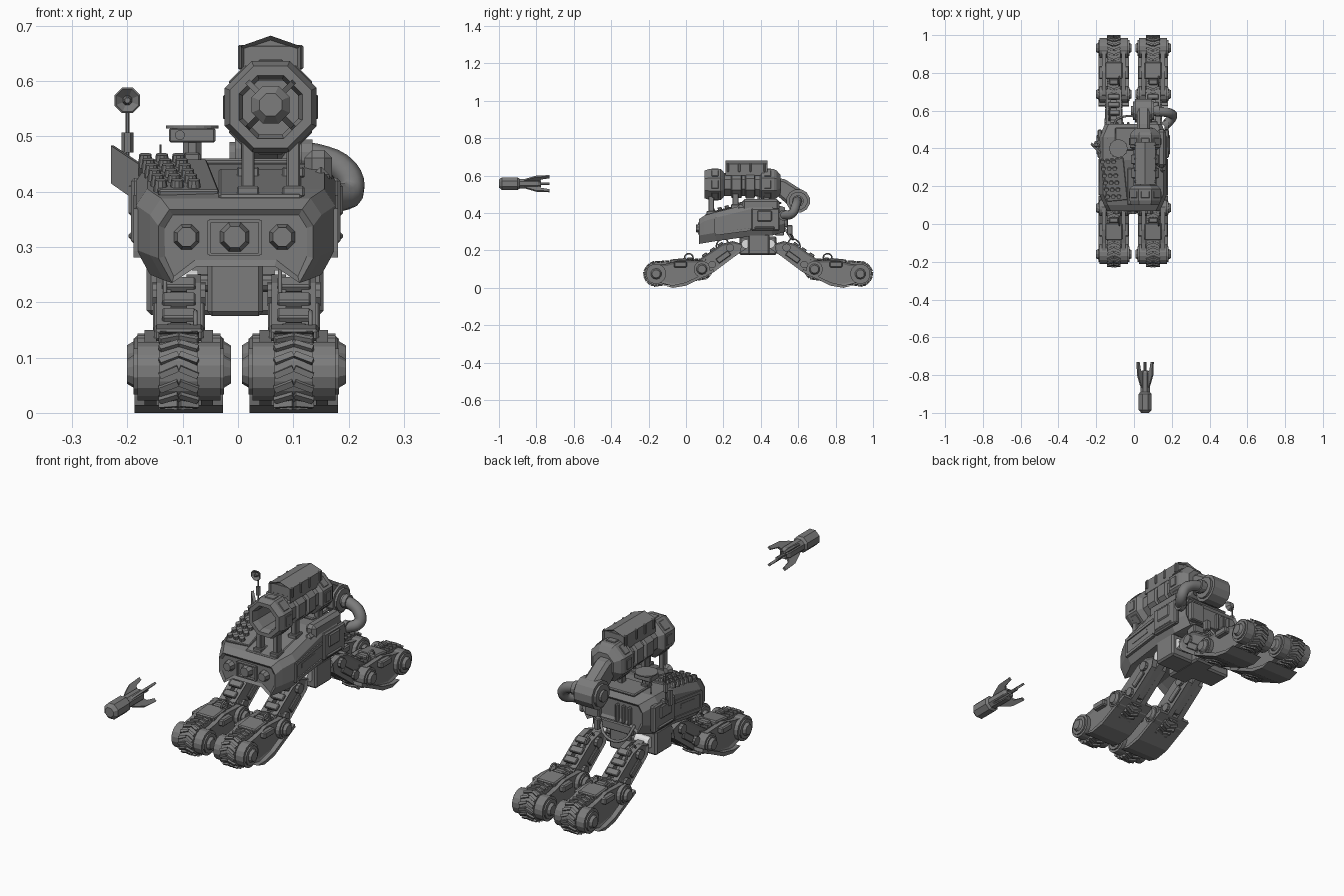
import bpy, bmesh
from math import pi, sin, cos, atan2
from mathutils import Matrix, Vector, Euler
from mathutils.geometry import convex_hull_2d

if "Cube" in bpy.data.objects:
    bpy.data.objects.remove(bpy.data.objects["Cube"])


def material(name, value):
    m = bpy.data.materials.new(name)
    m.use_nodes = True
    colour = (value, value, value, 1)
    m.diffuse_color = colour
    m.node_tree.nodes["Principled BSDF"].inputs["Base Color"].default_value = colour
    return m


GREY = material("gunmetal grey", 0.2)
PALE = material("pale joint", 0.75)
AXIS = {"x": (0, pi / 2, 0), "y": (pi / 2, 0, 0), "z": (0, 0, 0)}


def finish(name, bm, bevel=0, mat=GREY):
    bmesh.ops.recalc_face_normals(bm, faces=bm.faces)
    me = bpy.data.meshes.new(name)
    bm.to_mesh(me)
    bm.free()
    me.materials.append(mat)
    ob = bpy.data.objects.new(name, me)
    bpy.context.collection.objects.link(ob)
    if bevel:
        mod = ob.modifiers.new("bevel", "BEVEL")
        mod.width, mod.segments, mod.limit_method = bevel, 1, "ANGLE"
    return ob


def add_box(bm, loc, size, rot=(0, 0, 0)):
    mat = Matrix.LocRotScale(Vector(loc), Euler(rot), Vector(size))
    bmesh.ops.create_cube(bm, size=1, matrix=mat)


def add_cyl(bm, loc, r, depth, axis="z", n=8, r2=None, tilt=None):
    spin = Matrix.Rotation(pi / n, 4, "Z")
    mat = Matrix.Translation(loc) @ Euler(tilt or AXIS[axis]).to_matrix().to_4x4() @ spin
    bmesh.ops.create_cone(bm, cap_ends=True, segments=n, radius1=r,
                          radius2=r if r2 is None else r2, depth=depth, matrix=mat)


def boxes(name, items, bevel=0):
    bm = bmesh.new()
    for it in items:
        add_box(bm, *it)
    return finish(name, bm, bevel)


def cyls(name, items, mat=GREY):
    bm = bmesh.new()
    for it in items:
        add_cyl(bm, *it)
    return finish(name, bm, 0, mat)


def slab(name, profile, spans, inset=0, depth=0, bevel=0):
    """Side profile (y, z) extruded across each x span, with optional inset caps."""
    bm = bmesh.new()
    for x0, x1 in spans:
        a = [bm.verts.new((x0, y, z)) for y, z in profile]
        b = [bm.verts.new((x1, y, z)) for y, z in profile]
        caps = [bm.faces.new(a), bm.faces.new(b[::-1])]
        for i in range(len(a)):
            j = (i + 1) % len(a)
            bm.faces.new((a[j], a[i], b[i], b[j]))
        bmesh.ops.recalc_face_normals(bm, faces=bm.faces)
        if inset:
            bmesh.ops.inset_individual(bm, faces=caps, thickness=inset, depth=depth)
    return finish(name, bm, bevel)


def lathe(name, profile, x, z, n=8):
    """Revolve (radius, y) points around a lengthwise axis."""
    bm = bmesh.new()
    rings = [[bm.verts.new((x + r * cos((i + .5) * 2 * pi / n), y, z + r * sin((i + .5) * 2 * pi / n)))
              for i in range(n)] for r, y in profile]
    for a, b in zip(rings, rings[1:]):
        for i in range(n):
            j = (i + 1) % n
            bm.faces.new((a[i], a[j], b[j], b[i]))
    bmesh.ops.remove_doubles(bm, verts=bm.verts, dist=1e-5)
    return finish(name, bm)


def tube(name, points, r):
    cu = bpy.data.curves.new(name, "CURVE")
    cu.dimensions, cu.bevel_depth, cu.bevel_resolution = "3D", r, 2
    cu.resolution_u, cu.use_fill_caps = 4, True
    sp = cu.splines.new("BEZIER")
    sp.bezier_points.add(len(points) - 1)
    for p, co in zip(sp.bezier_points, points):
        p.co = co
        p.handle_left_type = p.handle_right_type = "AUTO"
    cu.materials.append(GREY)
    ob = bpy.data.objects.new(name, cu)
    bpy.context.collection.objects.link(ob)
    return ob


# Track pod and leg, built once on the centre line
WHEELS = ((-.16, .075, .060), (.085, .1, .05))


def belt(grow):
    pts = [Vector((y + (r + grow) * cos(a * pi / 10), z + (r + grow) * sin(a * pi / 10)))
           for y, z, r in WHEELS for a in range(20)]
    return [pts[i] for i in convex_hull_2d(pts)]


leg = [slab("track_belt", belt(0), [(-.035, .035)])]
bm = bmesh.new()
loop, step, left = belt(.002), .026, 0
for a, b in zip(loop, loop[1:] + loop[:1]):
    length, d = (b - a).length, (b - a).normalized()
    while left < length:
        p = a + d * left
        tilt = atan2(d.y, d.x)
        for s in (-1, 1):
            turn = Matrix.Translation((s * .018, p.x, p.y)) @ Matrix.Rotation(tilt, 4, "X") \
                @ Matrix.Rotation(s * .4, 4, "Z") @ Matrix.Diagonal((.036, .011, .012, 1))
            bmesh.ops.create_cube(bm, size=1, matrix=turn)
        left += step
    left -= length
leg.append(finish("track_lugs", bm))
GUARD = [(-.19, .075), (-.15, .03), (-.07, .01), (.0, .02), (.12, .075), (.125, .115),
         (.09, .145), (-.03, .15), (-.1, .13), (-.17, .12)]
leg.append(slab("track_side_guard", GUARD, [(-.062, -.04), (.04, .062)], .012, -.005))
leg.append(cyls("wheel_discs", [((0, y, z), r - .006, .15, "x", 16) for y, z, r in WHEELS]))
leg.append(cyls("wheel_rims", [((0, y, z), r * .72, .164, "x", 12) for y, z, r in WHEELS]))
leg.append(cyls("hub_caps", [((s * .085, y, z), .033, .018, "x", 10, .022, (0, s * pi / 2, 0))
                             for y, z, r in WHEELS for s in (-1, 1)]))
leg.append(slab("skid_plate", [(-.12, .014), (-.07, .0), (.0, .012), (.15, .085),
                               (.145, .1), (.0, .03), (-.07, .014)], [(-.08, .08)]))
leg.append(boxes("track_cover", [((0, -.04, .145), (.09, .09, .022), (.1, 0, 0)),
                                 ((0, .02, .156), (.05, .03, .012)),
                                 ((-.065, -.03, .125), (.03, .07, .03)),
                                 ((.065, -.03, .125), (.03, .07, .03))], .005))
leg.append(tube("cover_handle", [(.03, -.01, .15), (.03, 0, .178), (.03, .03, .178), (.03, .04, .15)], .004))
ARM = [(.06, .145), (.19, .235), (.25, .25), (.3, .235), (.29, .19), (.15, .085), (.08, .06)]
leg.append(slab("leg_arm", ARM, [(-.04, -.014), (.014, .04)], .012, -.006))
leg.append(slab("leg_core", [(.08, .12), (.22, .228), (.33, .25), (.33, .215), (.16, .1)], [(-.016, .016)]))
leg.append(boxes("arm_armour", [((0, .1 + i * .042, .176 + i * .028), (.06, .03, .016), (.6, 0, 0))
                                for i in range(3)]
                 + [((s * .042, .2, .165), (.01, .08, .03), (.62, 0, 0)) for s in (-1, 1)], .003))
leg.append(cyls("arm_bolts", [((0, .235, .215), .022, .096, "x", 10), ((0, .14, .125), .02, .094, "x", 10)]))
leg.append(tube("arm_handle", [(-.025, .16, .215), (-.025, .17, .245), (-.025, .21, .262), (-.025, .225, .245)], .004))
leg.append(cyls("hip_joint", [((0, .32, .235), .024, .07, "x", 12)], PALE))

# Four legs from the first one, mirrored for the rear
MID = .386
flip = Matrix.Translation((0, 2 * MID, 0)) @ Matrix.Diagonal((1, -1, 1, 1))
for ob in leg:
    base = ob.name
    for place, x, rear in (("front_right", -.107, 0), ("front_left", .101, 0),
                           ("rear_right", -.107, 1), ("rear_left", .101, 1)):
        c = ob.copy()
        c.data = ob.data.copy()
        c.name = place + "_" + base
        c.data.transform(Matrix.Translation((x, 0, 0)) @ (flip if rear else Matrix()))
        if rear and c.type == "MESH":
            c.data.flip_normals()
        bpy.context.collection.objects.link(c)
    bpy.data.objects.remove(ob)

# Pelvis between the legs
boxes("pelvis", [((-.005, .39, .232), (.32, .115, .11)), ((-.005, .385, .225), (.1, .2, .1))], .008)
cyls("hip_axles", [((-.005, y, .235), .016, .27, "x", 10) for y in (.32, .452)])

# Hull lofted from cross sections along its length
SECTIONS = ((.07, .14, .235, .368), (.1, .155, .24, .388), (.16, .18, .25, .405),
            (.34, .18, .275, .45), (.46, .18, .28, .452), (.53, .15, .3, .43))
bm = bmesh.new()
rings = []
for y, w, lo, hi in SECTIONS:
    half = [(w - .02, hi), (w, hi - .03), (w, lo + .045), (w - .025, lo), (.07, lo + .03)]
    ring = half + [(-x, z) for x, z in half[::-1]]
    rings.append([bm.verts.new((x - .004, y, z)) for x, z in ring])
for a, b in zip(rings, rings[1:]):
    for i in range(len(a)):
        j = (i + 1) % len(a)
        bm.faces.new((a[i], a[j], b[j], b[i]))
front = bm.faces.new(rings[0])
back = bm.faces.new(rings[-1][::-1])
bmesh.ops.recalc_face_normals(bm, faces=bm.faces)
bmesh.ops.inset_individual(bm, faces=[front, back], thickness=.012, depth=-.008)
finish("hull", bm)

# Front lamps and centre frame
cyls("front_lamps", [((x, .068, .318), r, .03, "y", 8, r * .7) for x, r in ((-.093, .026), (-.006, .03), (.08, .026))])
boxes("lamp_frame", [((-.006 + s * .046, .072, .317), (.006, .014, .062)) for s in (-1, 1)]
      + [((-.006, .072, .317 + s * .03), (.092, .014, .005)) for s in (-1, 1)])

# Hull side armour: rails, slot frames and rear equipment boxes
for s, label in ((-1, "right"), (1, "left")):
    x = s * .177 - .004
    boxes(label + "_side_rails", [((x, .25, .3), (.016, .19, .014), (.13, 0, 0)),
                                  ((x, .25, .375), (.016, .19, .014), (.13, 0, 0)),
                                  ((x, .16, .33), (.016, .014, .075)),
                                  ((x, .25, .345), (.01, .1, .02), (.13, 0, 0))])
    boxes(label + "_side_box", [((x, .425, .365), (.024, .15, .12)), ((x + s * .01, .42, .385), (.014, .08, .06)),
                                ((x + s * .01, .42, .32), (.014, .11, .016))], .006)
boxes("deck_fender", [((.145, .4, .44), (.05, .2, .07)), ((.15, .3, .42), (.03, .06, .05))], .014)
boxes("rear_vents", [((-.09 + i * .03, .53, .37), (.014, .02, .08)) for i in range(3)]
      + [((.09, .53, .37), (.07, .03, .09)), ((-.004, .5, .3), (.2, .05, .04)), ((.05, .555, .31), (.025, .03, .05))], .004)
tube("rear_cable", [(-.11, .52, .33), (-.08, .56, .27), (0, .57, .27), (.05, .54, .33)], .006)

# Slanted key panel on the deck
slope = .245
boxes("key_panel", [((-.1, .235, .425), (.11, .23, .012), (slope, 0, .1))], .003)
cyls("keys", [((-.08 + c * -.03 - r * .0055, .145 + r * .037, .41 + r * .0092), .0135, .024, "z", 10, .011, (slope, 0, 0))
              for r in range(6) for c in range(3)])
boxes("deck_plate", [((.04, .2, .412), (.15, .2, .012), (slope, 0, 0)), ((0, .45, .454), (.2, .12, .012))], .004)

# Mortar barrel with hollow bore
BX, BZ = .059, .553
lathe("barrel", [(0, .505), (.055, .505), (.08, .485), (.088, .47), (.088, .405), (.07, .395), (.066, .37),
                 (.08, .365), (.08, .32), (.066, .315), (.066, .3), (.078, .295), (.078, .245), (.066, .24),
                 (.066, .205), (.08, .195), (.09, .185), (.09, .125), (.08, .1), (.062, .1), (.054, .125),
                 (.054, .32), (0, .32)], BX, BZ)
bm = bmesh.new()
for y in (.155, .437):
    for k in range(8):
        a = k * pi / 4
        add_box(bm, (BX + .083 * sin(a), y, BZ + .083 * cos(a)), (.044, .036, .006), (0, a, 0))
finish("barrel_plates", bm, .002)

# Sight housing on top of the barrel
bm = bmesh.new()
HOUSE = [(-.054, .6), (-.054, .663), (0, .682), (.054, .663), (.054, .6)]
ends = [[bm.verts.new((BX + x, y, z)) for x, z in HOUSE] for y in (.21, .435)]
caps = [bm.faces.new(ends[0]), bm.faces.new(ends[1][::-1])]
for i in range(5):
    j = (i + 1) % 5
    bm.faces.new((ends[0][j], ends[0][i], ends[1][i], ends[1][j]))
bmesh.ops.recalc_face_normals(bm, faces=bm.faces)
bmesh.ops.inset_individual(bm, faces=caps, thickness=.008, depth=-.01)
finish("top_housing", bm)
boxes("housing_ribs", [((BX, y, .643), (.118, .012, .045)) for y in (.225, .285, .345, .42)], .003)

# Barrel struts
boxes("barrel_struts", [((BX + s * .041, y, .445), (.024, .032, .12)) for s in (-1, 1) for y in (.135, .265, .43)]
      + [((BX + s * .041, y, z), (.04, .05, .02)) for s in (-1, 1) for y, z in ((.135, .4), (.265, .435))], .003)

# Rear feed drum, elbow and hose
cyls("feed_drum", [((.05, .6, .465), .064, .09, "x", 12), ((.05, .6, .465), .05, .11, "x", 12),
                   ((.05, .6, .465), .026, .13, "x", 12)])
slab("feed_elbow", [(.48, .59), (.53, .58), (.64, .51), (.6, .44), (.55, .44), (.48, .5)], [(.015, .085)], bevel=.014)
tube("feed_hose", [(.08, .6, .465), (.14, .595, .462), (.195, .585, .435), (.204, .57, .4), (.165, .52, .388)], .025)
cyls("hose_collar", [((.125, .598, .464), .031, .02, "x", 12), ((.172, .525, .388), .03, .02, "x", 12)])

# Periscope with round roof
cyls("periscope_roof", [((-.083, .4, .517), .048, .005, "z", 20), ((-.083, .4, .47), .018, .05, "z", 8),
                        ((-.105, .364, .502), .009, .012, "y", 10)])
boxes("periscope_head", [((-.083, .4, .502), (.084, .06, .026)), ((-.083, .4, .46), (.03, .04, .02))], .003)

# Antenna mast, dish and side fin
cyls("antenna_mast", [((-.2, .43, .49), .0035, .13, "z", 6), ((-.2, .43, .489), .011, .036, "z", 6),
                      ((-.14, .45, .465), .0018, .04, "z", 5), ((-.187, .44, .36), .006, .06, "z", 6)])
lathe("dish", [(0, .43), (.012, .43), (.025, .412), (.022, .41), (.009, .422), (.005, .405), (0, .405)], -.2, .565)
bm = bmesh.new()
fin = [bm.verts.new(p) for p in ((-.23, .42, .483), (-.18, .37, .45), (-.18, .37, .38), (-.23, .42, .415))]
solid = bmesh.ops.extrude_face_region(bm, geom=[bm.faces.new(fin)])
bmesh.ops.translate(bm, vec=(.006, .012, 0), verts=[v for v in solid["geom"] if isinstance(v, bmesh.types.BMVert)])
finish("side_fin", bm)
boxes("mast_bracket", [((-.192, .43, .425), (.024, .02, .012))])

# Rocket in flight ahead of the muzzle
lathe("rocket_body", [(0, -1), (.022, -1), (.037, -.985), (.037, -.9), (.028, -.89), (.028, -.79),
                      (.018, -.775), (.014, -.785), (0, -.785)], BX, .557)
cyls("rocket_nozzle", [((BX, -.77, .557), .008, .08, "y", 8)])
bm = bmesh.new()
for k in range(4):
    a = pi / 4 + k * pi / 2
    out = [(.02, -.88), (.036, -.85), (.056, -.8), (.06, -.73), (.046, -.73), (.036, -.775), (.02, -.785)]
    side = Vector((-sin(a), 0, cos(a))) * .005
    pts = [Vector((BX + r * cos(a), y, .557 + r * sin(a))) for r, y in out]
    p, q = [bm.verts.new(v + side) for v in pts], [bm.verts.new(v - side) for v in pts]
    bm.faces.new(p)
    bm.faces.new(q[::-1])
    for i in range(len(p)):
        j = (i + 1) % len(p)
        bm.faces.new((p[j], p[i], q[i], q[j]))
finish("rocket_fins", bm)
